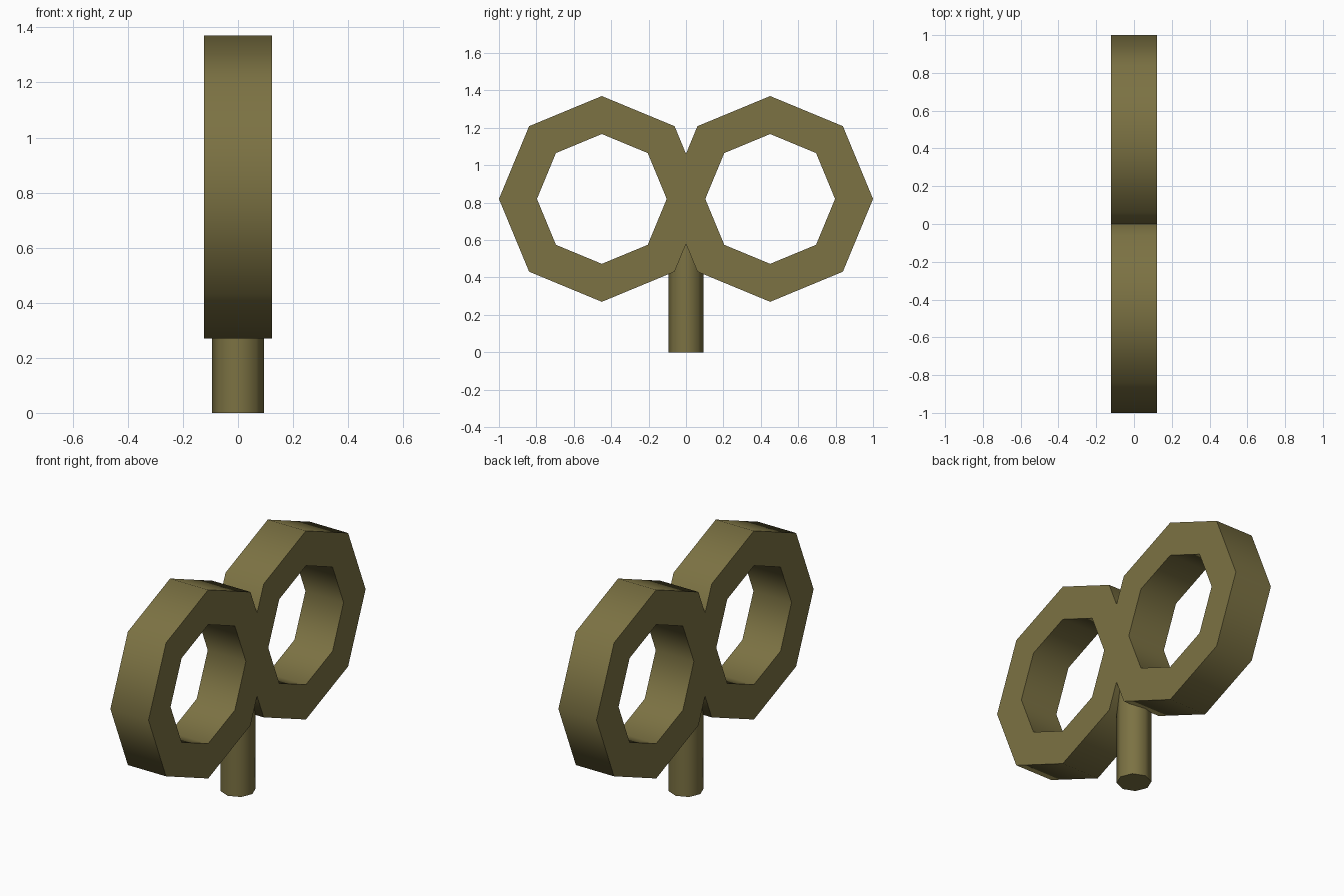
import bpy, bmesh, math

if "Cube" in bpy.data.objects:
    bpy.data.objects.remove(bpy.data.objects["Cube"])

brass = bpy.data.materials.new("dull brass")
brass.diffuse_color = (0.200, 0.168, 0.056, 1)
brass.use_nodes = True
brass.node_tree.nodes["Principled BSDF"].inputs["Base Color"].default_value = brass.diffuse_color

CY, CZ = 0.45, 0.82        # ring centre
R_OUT, R_IN = 0.55, 0.347  # ring radii
HX = 0.123                 # half thickness


def finish(bm, name):
    bmesh.ops.recalc_face_normals(bm, faces=bm.faces)
    me = bpy.data.meshes.new(name)
    bm.to_mesh(me)
    bm.free()
    ob = bpy.data.objects.new(name, me)
    bpy.context.collection.objects.link(ob)
    me.materials.append(brass)
    bpy.context.view_layer.objects.active = ob
    ob.select_set(True)
    bpy.ops.object.shade_smooth_by_angle(angle=math.radians(60))
    ob.select_set(False)
    return ob


# Double-loop handle: octagonal ring cut on the centre plane, then mirrored
bm = bmesh.new()
loops = []
for x, r in ((HX, R_OUT), (HX, R_IN), (-HX, R_IN), (-HX, R_OUT)):
    loops.append([bm.verts.new((x, CY + r * math.cos(i * math.pi / 4),
                                CZ + r * math.sin(i * math.pi / 4))) for i in range(8)])
for a, b in zip(loops, loops[1:] + loops[:1]):
    for i in range(8):
        j = (i + 1) % 8
        bm.faces.new((a[i], a[j], b[j], b[i]))
bmesh.ops.bisect_plane(bm, geom=bm.verts[:] + bm.edges[:] + bm.faces[:], dist=1e-5,
                       plane_co=(0, 0, 0), plane_no=(0, -1, 0), clear_outer=True)
bmesh.ops.mirror(bm, geom=bm.verts[:] + bm.edges[:] + bm.faces[:],
                 axis='Y', merge_dist=1e-4)
finish(bm, "key_handle")

# Stem: eight-sided post running up into the handle
bm = bmesh.new()
bmesh.ops.create_cone(bm, cap_ends=True, segments=8, radius1=0.094, radius2=0.094, depth=0.72)
bmesh.ops.translate(bm, verts=bm.verts, vec=(0, 0, 0.36))
finish(bm, "key_stem")
